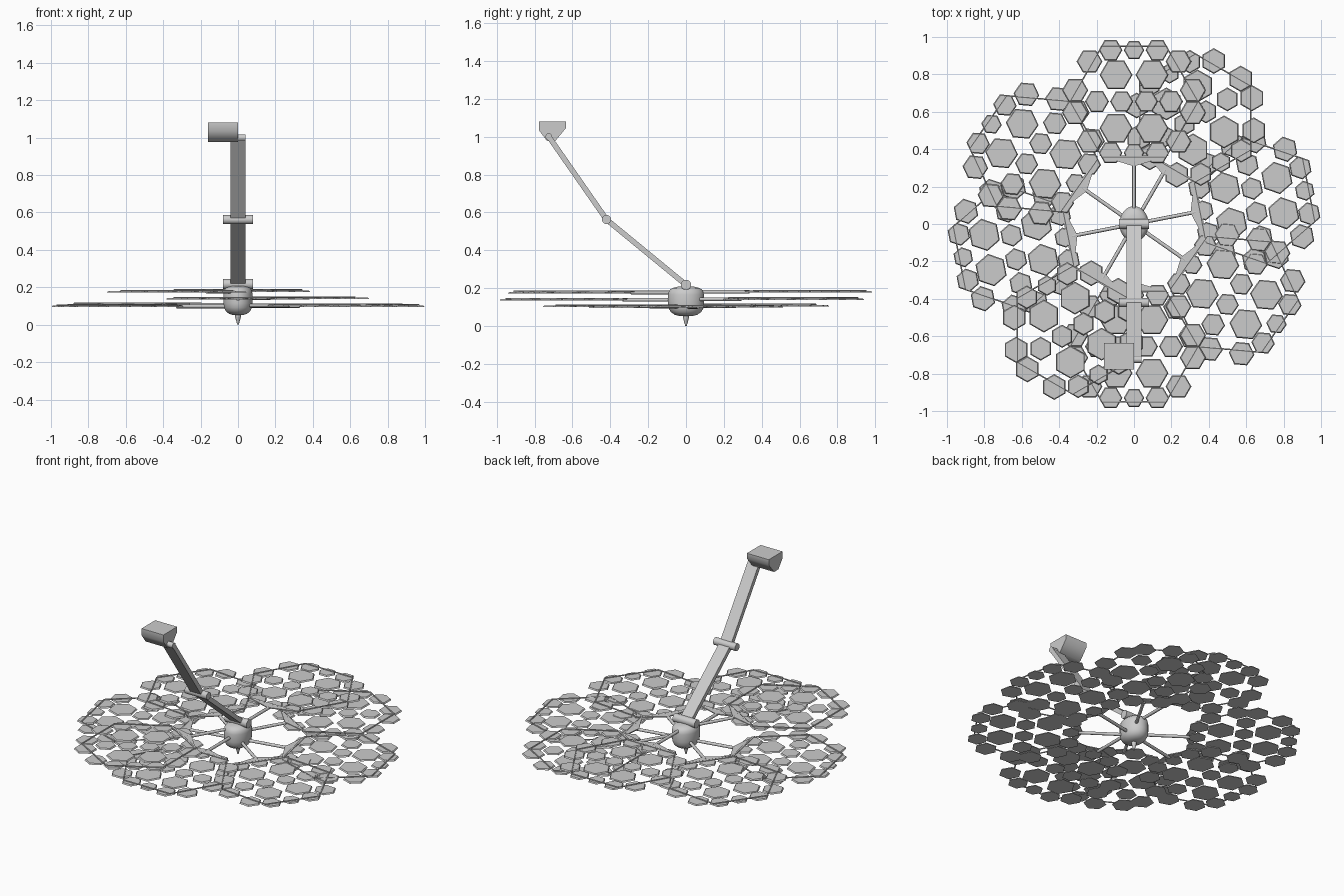
import bpy, bmesh, math
from mathutils import Vector, Matrix

if "Cube" in bpy.data.objects:
    bpy.data.objects.remove(bpy.data.objects["Cube"])


def finish(name, bm, smooth=None):
    bmesh.ops.recalc_face_normals(bm, faces=bm.faces)
    me = bpy.data.meshes.new(name)
    bm.to_mesh(me)
    bm.free()
    ob = bpy.data.objects.new(name, me)
    bpy.context.collection.objects.link(ob)
    if smooth:
        bpy.ops.object.select_all(action='DESELECT')
        ob.select_set(True)
        bpy.context.view_layer.objects.active = ob
        bpy.ops.object.shade_smooth_by_angle(angle=math.radians(smooth))
    return ob


def add_rod(bm, a, b, r, n=8, r2=None):
    a, b = Vector(a), Vector(b)
    d = b - a
    m = Matrix.Translation((a + b) / 2) @ d.to_track_quat('Z', 'Y').to_matrix().to_4x4()
    bmesh.ops.create_cone(bm, cap_ends=True, segments=n, radius1=r,
                          radius2=r if r2 is None else r2, depth=d.length, matrix=m)


def add_prism(bm, pts, offset):
    f = bm.faces.new([bm.verts.new(p) for p in pts])
    ext = bmesh.ops.extrude_face_region(bm, geom=[f])
    verts = [v for v in ext['geom'] if isinstance(v, bmesh.types.BMVert)]
    bmesh.ops.translate(bm, verts=verts, vec=offset)


# Hexagonal tiles in one petal: (sideways, outward, radius), mirrored both ways
TILES = [(.066, 0, .062), (.198, 0, .064), (.096, .142, .088), (0, .275, .055),
         (.125, .275, .063), (.238, .214, .069), (.315, .060, .070)]
PETAL_DIST, FRAME_R, T = .655, .342, .008


def petal(angle, z, roll):
    m = Matrix.Rotation(math.radians(angle - 90), 4, 'Z') @ Matrix.Translation((0, PETAL_DIST, z))
    # tiles, with corners pointing sideways
    bm = bmesh.new()
    for u, v, r in TILES:
        for x, y in sorted({(u, v), (-u, v), (u, -v), (-u, -v)}):
            bmesh.ops.create_cone(
                bm, cap_ends=True, segments=6, radius1=r, radius2=r - .006, depth=T,
                matrix=Matrix.Translation((x, y, 0)) @ Matrix.Rotation(math.pi / 2, 4, 'Z'))
    finish('petal_tiles', bm).matrix_world = m @ Matrix.Rotation(math.radians(roll), 4, 'Z')
    # frame
    bm = bmesh.new()
    c = [Vector((FRAME_R * math.cos(k * math.pi / 3), FRAME_R * math.sin(k * math.pi / 3), .006))
         for k in range(6)]
    for k in range(6):
        add_rod(bm, c[k], c[(k + 1) % 6], .0045, 6)
    finish('petal_frame', bm).matrix_world = m
    # bracket and strut
    bm = bmesh.new()
    add_prism(bm, [(-.19, -.288, .002), (.19, -.288, .002), (0, -.347, .002)], (0, 0, .006))
    finish('petal_bracket', bm).matrix_world = m
    bm = bmesh.new()
    add_rod(bm, (0, .04 - PETAL_DIST, 0), (0, -.32, 0), .010, 8)
    finish('petal_strut', bm, 50).matrix_world = m


for ang, z, roll in ((90, .180, 0), (240, .176, 60), (60, .141, 60), (270, .138, 0),
                     (145, .107, 0), (325, .103, 0), (11, .100, 0), (191, .098, 0)):
    petal(ang, z, roll)

# Hub: rounded lathe, a little narrower from side to side
profile = [(0, .05), (.035, .052), (.06, .059), (.08, .073), (.091, .092), (.095, .115),
           (.095, .165), (.09, .185), (.075, .199), (.045, .207), (0, .21)]
bm = bmesh.new()
vs = [bm.verts.new((r, 0, z)) for r, z in profile]
es = [bm.edges.new(p) for p in zip(vs, vs[1:])]
bmesh.ops.spin(bm, geom=vs + es, cent=(0, 0, 0), axis=(0, 0, 1), angle=2 * math.pi, steps=32)
bmesh.ops.remove_doubles(bm, verts=bm.verts, dist=1e-4)
for v in bm.verts:
    v.co.x *= .82
finish('hub', bm, 50)

# Needle under the hub
bm = bmesh.new()
add_rod(bm, (0, 0, .07), (0, 0, .04), .018, 16, .015)
add_rod(bm, (0, 0, .04), (0, 0, 0), .015, 16, .004)
finish('hub_needle', bm, 40)

# Arm joints
base, elbow, wrist = Vector((0, 0, .217)), Vector((0, -.42, .562)), Vector((0, -.725, 1.0))
for name, p, r, w in (('base_joint', base, .027, .08), ('elbow_joint', elbow, .024, .08),
                      ('wrist_joint', wrist, .018, .04)):
    bm = bmesh.new()
    add_rod(bm, p - Vector((w, 0, 0)), p + Vector((w, 0, 0)), r, 24)
    finish(name, bm, 40)

# Flat arm bars
for name, a, b in (('lower_arm', base, elbow), ('upper_arm', elbow, wrist)):
    n = (b - a).normalized().cross(Vector((1, 0, 0))) * .014
    bm = bmesh.new()
    add_prism(bm, [p + Vector((-.04, 0, 0)) for p in (a - n, b - n, b + n, a + n)], (.08, 0, 0))
    finish(name, bm)

# Sensor head
bm = bmesh.new()
side = [(-.778, 1.080), (-.635, 1.080), (-.635, 1.045), (-.69, .978), (-.735, .978), (-.778, 1.035)]
add_prism(bm, [(-.16, y, z) for y, z in side], (.16, 0, 0))
finish('sensor_head', bm, 65)
